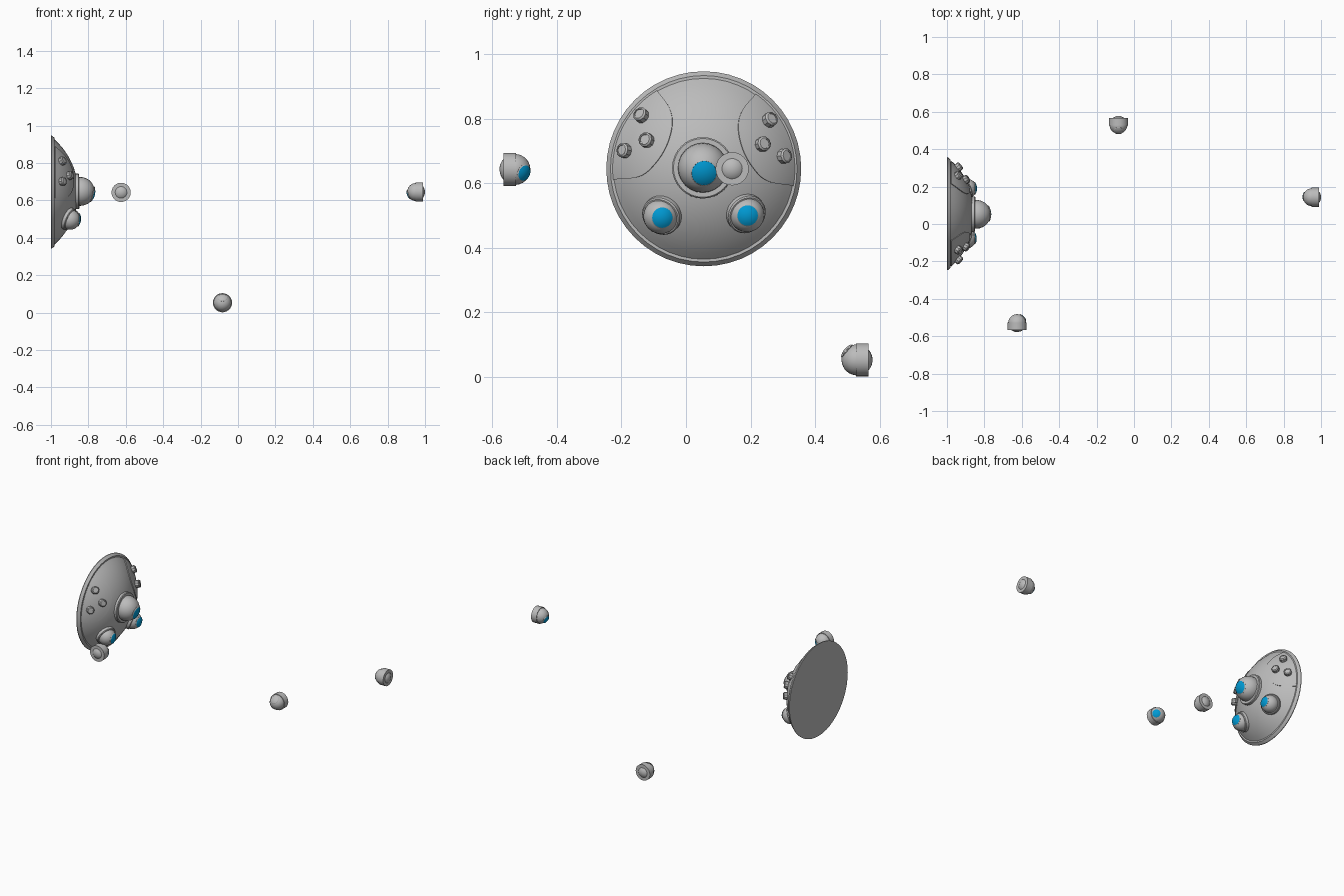
import bpy, bmesh, math
from mathutils import Vector

if "Cube" in bpy.data.objects:
    bpy.data.objects.remove(bpy.data.objects["Cube"])


def material(name, rgb):
    m = bpy.data.materials.new(name)
    m.diffuse_color = (*rgb, 1)
    m.use_nodes = True
    m.node_tree.nodes["Principled BSDF"].inputs["Base Color"].default_value = m.diffuse_color
    return m


GREY = material("grey metal", (0.5, 0.5, 0.5))
BLUE = material("blue lens", (0.0, 0.32, 0.65))


def finish(name, bm, mat, angle=32):
    bmesh.ops.remove_doubles(bm, verts=bm.verts, dist=1e-5)
    bmesh.ops.recalc_face_normals(bm, faces=bm.faces)
    me = bpy.data.meshes.new(name)
    bm.to_mesh(me)
    bm.free()
    me.materials.append(mat)
    ob = bpy.data.objects.new(name, me)
    bpy.context.collection.objects.link(ob)
    bpy.ops.object.select_all(action='DESELECT')
    ob.select_set(True)
    bpy.context.view_layer.objects.active = ob
    bpy.ops.object.shade_smooth_by_angle(angle=math.radians(angle))
    return ob


def lathe(name, profile, loc, axis, mat=GREY, seg=24):
    """Spin (radius, height) points around an axis through loc."""
    bm = bmesh.new()
    q = Vector(axis).to_track_quat('Z', 'Y')
    rings = [[bm.verts.new(Vector(loc) + q @ Vector((r * math.cos(2 * math.pi * i / seg),
              r * math.sin(2 * math.pi * i / seg), h))) for i in range(seg)]
             if r > 1e-6 else [bm.verts.new(Vector(loc) + q @ Vector((0, 0, h)))]
             for r, h in profile]
    for a, b in zip(rings, rings[1:]):
        for i in range(seg):
            j = (i + 1) % seg
            if len(a) == 1:
                bm.faces.new((a[0], b[i], b[j]))
            elif len(b) == 1:
                bm.faces.new((a[i], a[j], b[0]))
            else:
                bm.faces.new((a[i], a[j], b[j], b[i]))
    return finish(name, bm, mat)


def arc(radius, a0, a1, n=8):
    """Circular profile; angles in degrees away from the axis."""
    pts = []
    for i in range(n + 1):
        a = math.radians(a0 + (a1 - a0) * i / n)
        pts.append((max(radius * math.sin(a), 0), radius * math.cos(a)))
    return pts


def eye(name, loc, radius, look, lens_radius, lens_mat=BLUE):
    """Ball with a rimmed lens set into it."""
    lathe(name + "_ball", arc(radius, 180, 0, 16), loc, look)
    half = math.degrees(math.asin(lens_radius / radius))
    lathe(name + "_lens", arc(radius + 0.003, half, 0, 5), loc, look, lens_mat)
    lathe(name + "_lens_rim", [(radius * math.sin(math.radians(half + d)) * k,
                                radius * math.cos(math.radians(half + d)) * k)
                               for d, k in ((4, 0.98), (4, 1.03), (0, 1.05), (0, 0.98))], loc, look)


# Domed hull on a flat disc, facing +x
CY, CZ, BASE_R, CAP = 0.055, 0.645, 0.28, 0.125
RS = (BASE_R ** 2 + CAP ** 2) / (2 * CAP)
CAP_X = -0.98 + CAP - RS
half = math.degrees(math.asin(BASE_R / RS))
hull = [(0, 0), (0.302, 0), (0.302, 0.004), (0.289, 0.02), (0.28, 0.02)]
hull += [(r, h + CAP_X + 1) for r, h in arc(RS, half, 0, 12)]
lathe("hull", hull, (-1, CY, CZ), (1, 0, 0), seg=48)


def on_dome(y, z, lift=0.0):
    n = Vector((math.sqrt(max(RS * RS - y * y - z * z, 0)), y, z)) / RS
    return Vector((CAP_X, CY, CZ)) + n * (RS + lift), n


def turned(p, deg):
    c, s = math.cos(math.radians(deg)), math.sin(math.radians(deg))
    return Vector((p[0] * c - p[1] * s, p[0] * s + p[1] * c))


def spline(pts, n=6):
    pts = [Vector(p) for p in pts]
    ext = [2 * pts[0] - pts[1]] + pts + [2 * pts[-1] - pts[-2]]
    out = []
    for i in range(1, len(ext) - 2):
        a, b, c, d = ext[i - 1:i + 3]
        for k in range(n):
            t = k / n
            out.append(0.5 * (2 * b + (c - a) * t + (2 * a - 5 * b + 4 * c - d) * t * t
                              + (3 * b - a - 3 * c + d) * t ** 3))
    return out + [pts[-1]]


# Raised side panels with three knobs each
EDGE = [(0.143, 0.24), (0.107, 0.19), (0.097, 0.137), (0.115, 0.07),
        (0.152, 0.013), (0.199, -0.024), (0.278, -0.033)]
KNOBS = [(0.188, 0.161), (0.172, 0.086), (0.239, 0.055)]
for side, label, turn in ((-1, "left", 0), (1, "right", -4)):
    inner = spline(EDGE)
    a0, a1 = (math.atan2(p.y, p.x) for p in (inner[0], inner[-1]))
    bm = bmesh.new()
    rows = []
    for i, p in enumerate(inner):
        a = a0 + (a1 - a0) * i / (len(inner) - 1)
        rim = Vector((math.cos(a), math.sin(a))) * 0.2795
        row = []
        for k in range(9):
            v = turned(p.lerp(rim, k / 8), turn)
            row.append(bm.verts.new(on_dome(side * v.x, v.y, 0.004)[0]))
        rows.append(row)
    for r0, r1 in zip(rows, rows[1:]):
        for k in range(8):
            f = (r0[k], r0[k + 1], r1[k + 1], r1[k])
            bm.faces.new(f if side < 0 else f[::-1])
    # Skirt down to the hull
    edges = [e for e in bm.edges if e.is_boundary]
    new = bmesh.ops.extrude_edge_only(bm, edges=edges)["geom"]
    centre = Vector((CAP_X, CY, CZ))
    for v in new:
        if isinstance(v, bmesh.types.BMVert):
            v.co -= (v.co - centre).normalized() * 0.006
    finish(label + "_panel", bm, GREY)
    for k in KNOBS:
        v = turned(k, turn)
        pos, n = on_dome(side * v.x, v.y)
        lathe(label + "_knob", [(0, -0.01), (0.023, -0.01), (0.023, 0.022), (0.018, 0.027),
                                (0.015, 0.027), (0.015, 0.024), (0, 0.024)], pos, n, seg=10)

# Large central eye and two lower eyes, each in a collar
for name, y, z, ball, collar, look, lens, lift in (
        ("centre_eye", -0.003, 0.003, 0.077, 0.095, (1, 0.06, -0.24), 0.037, 0.006),
        ("lower_left_eye", -0.129, -0.143, 0.054, 0.062, (1, 0.1, -0.08), 0.030, 0.015),
        ("lower_right_eye", 0.130, -0.138, 0.054, 0.062, (1, 0.04, -0.05), 0.030, 0.015)):
    pos, n = on_dome(y, z)
    lathe(name + "_collar", [(0, -0.03), (collar, -0.03), (collar, lift - 0.004),
                             (collar - 0.004, lift), (0, lift)], pos, n, seg=32)
    eye(name, pos + n * 0.012, ball, look, lens)

# Three floating pods: ball with a band behind its middle
for name, loc, front, look, mat in (
        ("front_pod", (-0.625, -0.53, 0.643), (0, 1, 0), (0.7, 0.65, -0.25), BLUE),
        ("back_pod", (-0.083, 0.53, 0.053), (0, -1, 0), (0, -0.75, 0.66), GREY),
        ("side_pod", (0.952, 0.143, 0.645), (-1, 0, 0), (-0.93, 0.08, -0.35), BLUE)):
    eye(name, loc, 0.048, look, 0.023, mat)
    lathe(name + "_band", [(0.03, -0.036), (0.0515, -0.036), (0.0515, 0.003), (0.03, 0.003)],
          loc, front)
